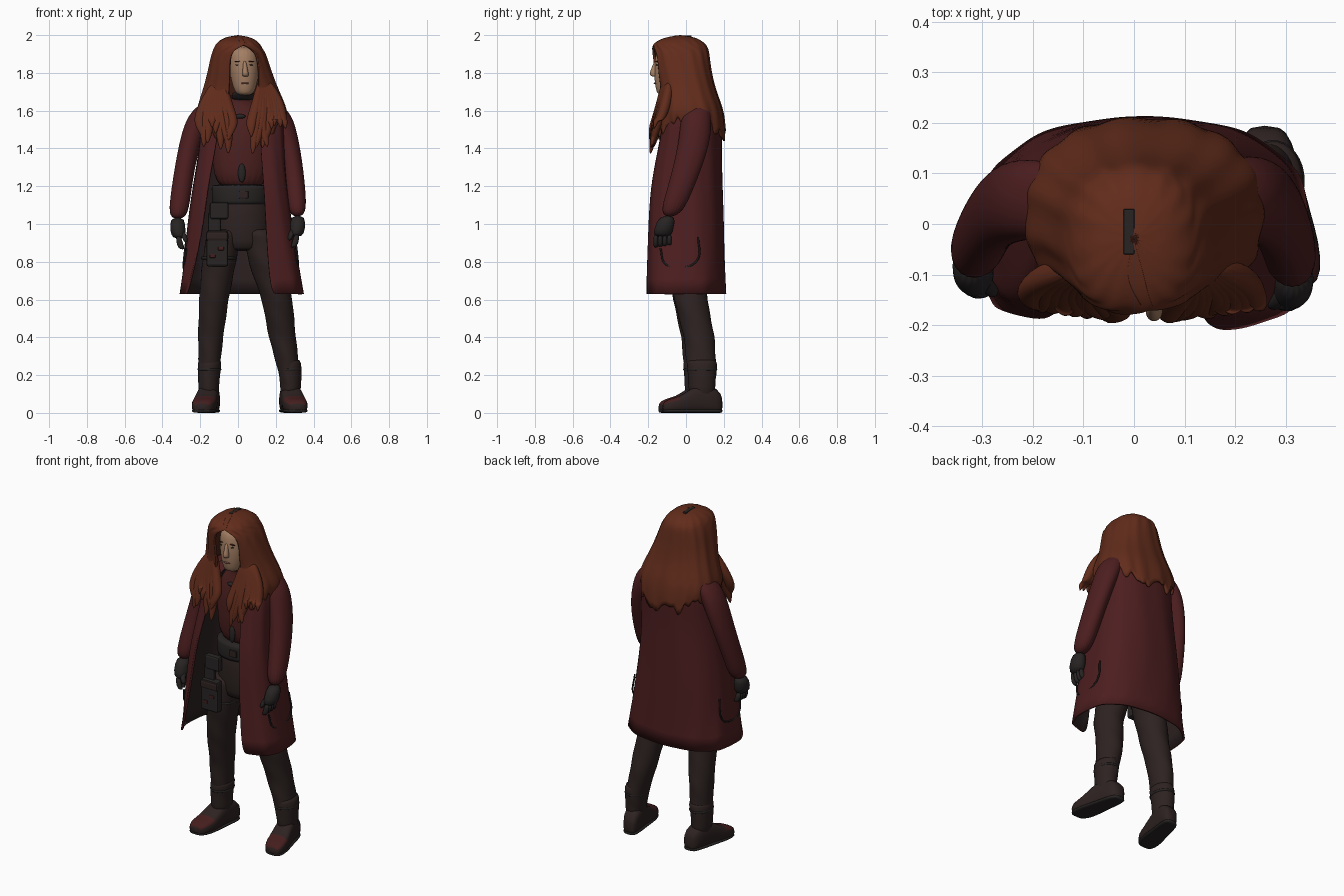
import bpy, bmesh, random
from math import sin, cos, pi, acos, copysign
from mathutils import Matrix

random.seed(4)
old = bpy.data.objects.get("Cube")
if old:
    bpy.data.objects.remove(old, do_unlink=True)


def material(name, rgb):
    m = bpy.data.materials.new(name)
    m.use_nodes = True
    m.diffuse_color = (*rgb, 1)
    node = m.node_tree.nodes["Principled BSDF"]
    node.inputs["Base Color"].default_value = (*rgb, 1)
    node.inputs["Roughness"].default_value = 0.9
    return m


HAIR = material("auburn hair", (.12, .025, .011))
HAIR_IN = material("shaded hair", (.07, .016, .009))
COAT = material("burgundy coat", (.074, .013, .014))
LINING = material("dark lining", (.026, .015, .015))
TOP = material("dark red sweater", (.073, .015, .014))
CLOTH = material("dark brown trousers", (.026, .016, .015))
LEATHER = material("black leather", (.021, .017, .017))
SKIN = material("skin", (.37, .21, .125))
LIPS = material("muted lips", (.25, .11, .075))
RED = material("worn red leather", (.06, .013, .013))


def power(v, p):
    return copysign(abs(v) ** p, v)


def build(name, verts, faces, mats, sub=1, recalc=True):
    me = bpy.data.meshes.new(name)
    me.from_pydata(verts, [], faces)
    if recalc:
        bm = bmesh.new()
        bm.from_mesh(me)
        bmesh.ops.recalc_face_normals(bm, faces=bm.faces)
        bm.to_mesh(me)
        bm.free()
    for m in mats:
        me.materials.append(m)
    for f in me.polygons:
        f.use_smooth = True
    ob = bpy.data.objects.new(name, me)
    bpy.context.scene.collection.objects.link(ob)
    mod = ob.modifiers.new("smooth", 'SUBSURF')
    mod.levels = mod.render_levels = sub
    return ob


def skin_rings(rows, n, closed=True):
    """Faces joining equal rings of n points, capped when closed."""
    faces = [(i * n + j, i * n + (j + 1) % n, (i + 1) * n + (j + 1) % n, (i + 1) * n + j)
             for i in range(rows - 1) for j in range(n if closed else n - 1)]
    if closed:
        faces += [tuple(range(n)), tuple(range((rows - 1) * n, rows * n))]
    return faces


def loft(name, rings, mat, n=16, sub=1, fold=0):
    """Solid through level ellipses (x, y, z, rx, ry), with optional cloth folds."""
    verts = []
    for x, y, z, rx, ry in rings:
        for j in range(n):
            a = 2 * pi * j / n
            k = 1 + fold * sin(3 * a + 40 * z)
            verts.append((x + rx * k * cos(a), y + ry * k * sin(a), z))
    return build(name, verts, skin_rings(len(rings), n), [mat], sub)


def shell(name, rows, mats, n, front, fold, waves, ragged=0, lift=0):
    """Open-fronted wrap: rows are (z, cx, cy, rx, ry, right edge x, left edge x)."""
    verts = []
    for i, (z, cx, cy, rx, ry, xr, xl) in enumerate(rows):
        def edge(x):
            return acos(power(max(-.98, min(.98, (x - cx) / rx)), 1 / front))
        start, end = -edge(xl), 2 * pi - edge(xr)
        for j in range(n):
            a = start + (end - start) * j / (n - 1)
            p = front if sin(a) < 0 else .85
            k = 1 + fold * sin(waves * a + 5 * z)
            hem = random.uniform(-ragged, ragged) + lift * cos(a) ** 2 if i == 0 else 0
            verts.append((cx + k * rx * power(cos(a), p), cy + k * ry * power(sin(a), p), z + hem))
    ob = build(name, verts, skin_rings(len(rows), n, False), mats, 2, False)
    mod = ob.modifiers.new("thickness", 'SOLIDIFY')
    mod.thickness, mod.offset, mod.material_offset = .012, -1, 1
    return ob


def primitive(name, bm, mat, smooth):
    me = bpy.data.meshes.new(name)
    bm.to_mesh(me)
    bm.free()
    me.materials.append(mat)
    for f in me.polygons:
        f.use_smooth = smooth
    ob = bpy.data.objects.new(name, me)
    bpy.context.scene.collection.objects.link(ob)
    return ob


def blob(name, loc, size, mat):
    bm = bmesh.new()
    bmesh.ops.create_uvsphere(bm, u_segments=16, v_segments=10, radius=1,
                              matrix=Matrix.LocRotScale(loc, None, size))
    primitive(name, bm, mat, True)


def box(name, loc, size, mat, bevel=.012):
    bm = bmesh.new()
    bmesh.ops.create_cube(bm, size=1, matrix=Matrix.LocRotScale(loc, None, size))
    mod = primitive(name, bm, mat, False).modifiers.new("bevel", 'BEVEL')
    mod.width, mod.segments = bevel, 2


def seam(name, points, mat, radius):
    cu = bpy.data.curves.new(name, 'CURVE')
    cu.dimensions, cu.bevel_depth, cu.bevel_resolution = '3D', radius, 1
    sp = cu.splines.new('BEZIER')
    sp.bezier_points.add(len(points) - 1)
    for bp, co in zip(sp.bezier_points, points):
        bp.co = co
        bp.handle_left_type = bp.handle_right_type = 'AUTO'
    cu.materials.append(mat)
    bpy.context.scene.collection.objects.link(bpy.data.objects.new(name, cu))


def foot(name, x, y, splay, mat, outline, flat=None):
    """Shoe lofted from heel to toe; outline is (offset, half width, height)."""
    n, verts = 16, []
    for d, w, h in outline:
        h = flat or h
        for j in range(n):
            a = 2 * pi * j / n
            verts.append((x + splay * d + w * power(cos(a), .7), y - d,
                          h / 2 * (1 + power(sin(a), .6))))
    ob = build(name, verts, skin_rings(len(outline), n), [mat, RED])
    if not flat:
        for f in ob.data.polygons:
            if f.normal.z > .3 and f.center.y < y - .11:
                f.material_index = 1


# Legs, boots and feet
LEGS = {
    "right": [(-.155, .065, .1, .05, .065), (-.153, .065, .22, .057, .075), (-.145, .055, .4, .068, .082),
              (-.128, .02, .6, .08, .09), (-.1, .005, .8, .092, .104), (-.07, .01, .98, .09, .1)],
    "left": [(.278, .085, .1, .05, .068), (.27, .085, .22, .058, .079), (.235, .07, .4, .073, .083),
             (.207, .025, .6, .083, .09), (.15, .015, .8, .098, .104), (.11, .01, .98, .088, .1)]}
SHOE = [(-.11, .03, .08), (-.085, .05, .13), (0, .056, .16), (.06, .06, .13),
        (.12, .067, .085), (.18, .062, .075), (.213, .038, .05)]
for side, leg in LEGS.items():
    s = 1 if side == "left" else -1
    rings = []
    for a, b in zip(leg, leg[1:]):
        rings += [tuple(u + (v - u) * t / 4 for u, v in zip(a, b)) for t in range(4)]
    loft(side + "_trouser_leg", rings + [leg[-1]], CLOTH, fold=.04)
    x, y = leg[0][:2]
    foot(side + "_boot_foot", x, y, s * .18, CLOTH, SHOE)
    foot(side + "_boot_sole", x, y, s * .18, LEATHER, SHOE, .022)
    loft(side + "_boot_shaft", [(x, y, .06, .054, .072), (x, y, .15, .056, .072), (x, y, .2, .06, .076),
                                (x - .006 * s, y, .27, .066, .084), (x - .008 * s, y, .285, .055, .07)],
         CLOTH, fold=.03)
    loft(side + "_boot_strap", [(x - .004 * s, y, .23 + d, .065, .083) for d in (-.012, 0, .012)], LEATHER)

# Hips, belt and thigh gear
loft("trouser_hips", [(.02, .01, .855, .11, .075), (.02, .012, .89, .14, .095),
                      (.015, .02, 1.05, .155, .107), (.01, .02, 1.2, .14, .098)], CLOTH, 24)
loft("belt", [(.01, .02, z, .15, .111) for z in (1.1, 1.11, 1.2, 1.21)], LEATHER, 24, fold=.01)
box("belt_buckle", (.03, -.092, 1.155), (.05, .012, .04), CLOTH, .004)
box("belt_pouch", (-.1, -.095, 1.07), (.1, .04, .09), LEATHER)
box("holster_hanger", (-.125, -.09, 1), (.07, .03, .12), LEATHER)
box("thigh_holster", (-.11, -.1, .87), (.115, .05, .19), LEATHER)
box("holster_flap", (-.11, -.118, .935), (.118, .03, .05), CLOTH)
for x, z in ((-.135, .83), (-.09, .87)):
    box("holster_red_tab", (x, -.125, z), (.03, .008, .018), RED, .003)
loft("thigh_strap", [(-.1, .005, .82 + d, .098, .108) for d in (-.014, 0, .014)], LEATHER)

# Sweater and high collar
loft("sweater", [(.015, .02, 1.17, .138, .095), (.02, .02, 1.35, .155, .11), (.02, .03, 1.5, .165, .12),
                 (.025, .035, 1.6, .13, .1), (.03, .01, 1.65, .065, .065), (.03, -.02, 1.7, .058, .06)],
     TOP, 24, 2, .012)
loft("collar_band", [(.03, -.015 - d, 1.655 + d, .062, .066) for d in (0, .012, .03, .045)], LEATHER)
blob("sweater_clasp", (.01, -.074, 1.57), (.03, .014, .012), LEATHER)
blob("sweater_patch", (.02, -.086, 1.27), (.02, .012, .05), LEATHER)

# Open long coat with curved side pocket seams
shell("long_coat", [
    (.63, .02, 0, .328, .212, -.268, .17), (.95, .01, 0, .285, .203, -.19, .15),
    (1.2, .01, 0, .25, .195, -.16, .14), (1.4, .02, .02, .225, .17, -.12, .12),
    (1.55, .025, .035, .22, .16, -.1, .12), (1.63, .025, .05, .19, .13, -.07, .1),
    (1.68, .025, .06, .1, .07, -.03, .07)], [COAT, LINING], 44, .5, .01, 11)
for s in (-1, 1):
    seam("pocket_seam", [(.015 + s * w, y, z) for w, y, z in (
        (.288, -.135, .87), (.3, -.11, .79), (.304, -.02, .77), (.302, .06, .81), (.288, .065, .93))],
        LEATHER, .005)

# Sleeves and gloved hands
ARMS = {
    "right": [(-.32, -.065, 1.02, .05, .058), (-.305, -.03, 1.15, .055, .066), (-.28, .02, 1.32, .053, .074),
              (-.24, .045, 1.48, .062, .082), (-.19, .05, 1.6, .068, .08), (-.11, .05, 1.67, .035, .055)],
    "left": [(.316, -.09, 1.03, .051, .06), (.302, -.025, 1.2, .056, .071), (.28, .025, 1.36, .058, .081),
             (.252, .05, 1.48, .062, .085), (.208, .055, 1.6, .072, .08), (.13, .055, 1.67, .035, .055)]}
for side, arm in ARMS.items():
    s = 1 if side == "left" else -1
    x, y, z = arm[0][:3]
    loft(side + "_sleeve", arm, COAT, 20, 2, .025)
    loft(side + "_glove", [(x - .012 * s, y - .035, z - .1, .036, .048), (x, y - .03, z - .06, .042, .053),
                           (x, y - .005, z + .02, .04, .045)], LEATHER)
    for j in range(4):
        fy = y - .07 + j * .024
        loft(side + "_finger", [(x - .028 * s, fy, z - .155 + .004 * j, .014, .012), (x - .014 * s, fy, z - .14, .019, .014),
                                (x - .004 * s, fy, z - .08, .018, .014)], LEATHER, 8)
    loft(side + "_thumb", [(x - .045 * s, y - .07, z - .12, .012, .013), (x - .035 * s, y - .065, z - .08, .017, .017),
                           (x - .012 * s, y - .03, z - .04, .016, .016)], LEATHER, 8)

# Head and face
loft("head", [(.036, -.11, 1.68, .035, .034), (.035, -.1, 1.705, .057, .06), (.034, -.083, 1.79, .078, .088),
              (.03, -.072, 1.87, .083, .094), (.028, -.065, 1.945, .072, .084)], SKIN, 24, 2)
loft("nose", [(.04, -.165, 1.78, .015, .016), (.04, -.175, 1.79, .019, .023),
              (.038, -.167, 1.82, .013, .018), (.035, -.155, 1.87, .009, .012)], SKIN, 12)
blob("mouth", (.037, -.163, 1.745), (.022, .008, .005), LIPS)
for s in (-1, 1):
    blob("eye", (.034 + s * .034, -.153, 1.842), (.013, .007, .004), LEATHER)
    blob("eyebrow", (.034 + s * .036, -.156, 1.861), (.018, .007, .003), HAIR_IN)

# Long hair: wrapped mass, loose front locks and parting
shell("hair", [
    (1.46, .02, .025, .225, .185, -.09, .13), (1.6, .02, .02, .245, .182, -.065, .115),
    (1.7, .015, .01, .203, .15, -.048, .112), (1.8, .01, -.015, .17, .15, -.044, .11),
    (1.88, .005, -.025, .15, .15, -.043, .108), (1.925, .002, -.032, .133, .15, -.02, .085),
    (1.948, 0, -.035, .12, .142, .045, .02), (1.97, 0, -.035, .1, .118, .03, .01),
    (1.99, 0, -.03, .066, .075, .02, -.02), (2, 0, -.03, .001, .001, 0, 0)],
    [HAIR, HAIR_IN], 64, .8, .02, 15, .04, .09)
for s in (-1, 1):
    for k in range(9):
        out, back = .05 + .021 * k, .003 * k
        tip = random.uniform(1.36, 1.48) + .006 * k
        sway = random.uniform(-.03, .03)
        rings = [(.02 + s * out + sway, -.192 + back, tip, .004, .004),
                 (.02 + s * out + sway / 2, -.182 + back, tip + .05, .022, .016),
                 (.02 + s * out - sway / 2, -.162 + back, 1.54, .031, .027),
                 (.02 + s * (.045 + out * .72), -.13 + back, 1.64, .031, .03),
                 (.02 + s * (.085 + out * .25), -.11 + back, 1.76, .015, .02)]
        loft(("left" if s > 0 else "right") + "_hair_lock", rings, HAIR, 12, 2, .07)
box("hair_parting", (-.01, -.015, 1.993), (.022, .09, .012), LEATHER, .003)
